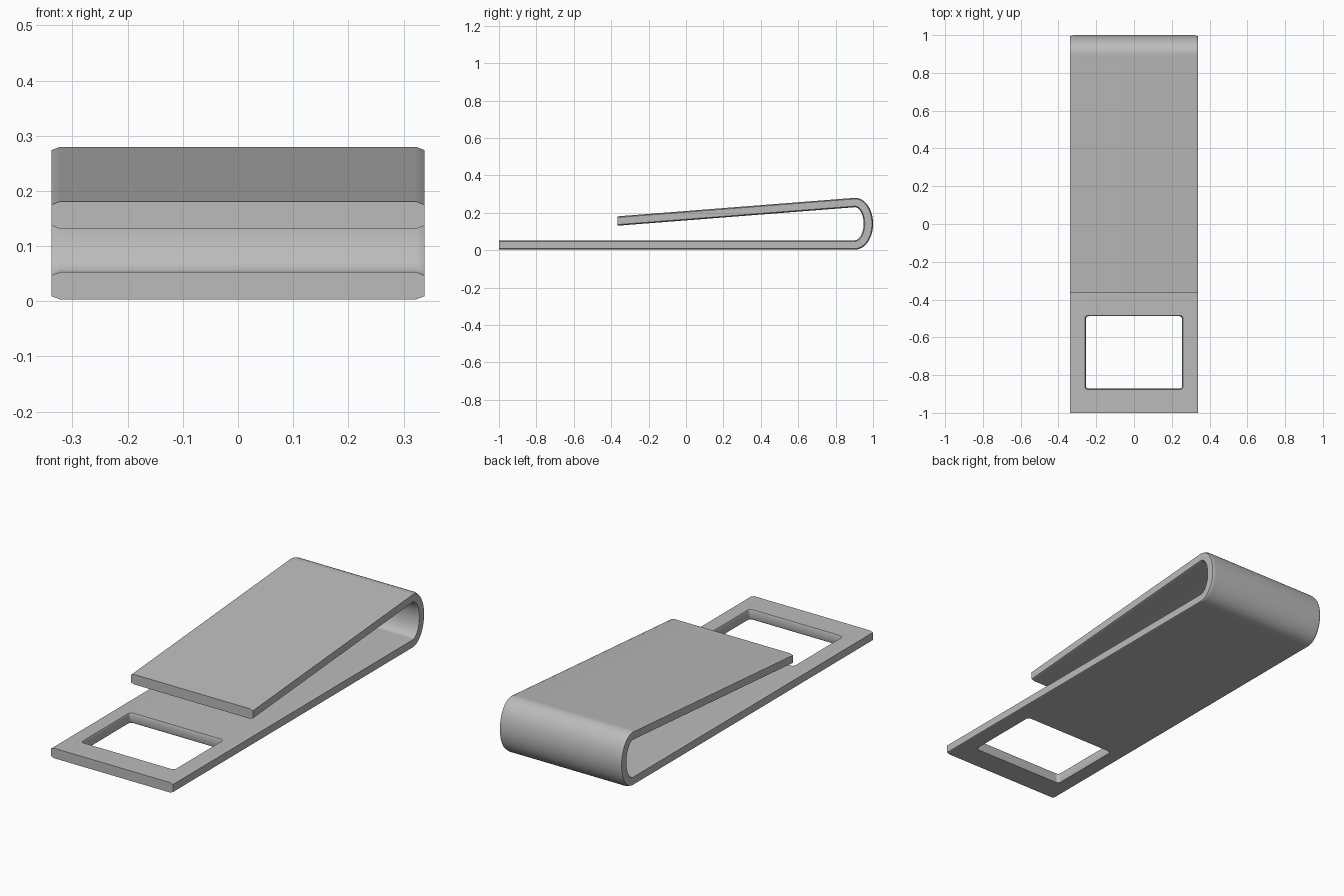
import bpy, bmesh
from math import sin, cos, pi, radians
from mathutils import Vector

if "Cube" in bpy.data.objects:
    bpy.data.objects.remove(bpy.data.objects["Cube"], do_unlink=True)

HALF_W, T = 0.338, 0.05          # strip half width and thickness
EDGE, DROP = 0.016, 0.006        # softened long edges


def material(name, rgb):
    m = bpy.data.materials.new(name)
    m.use_nodes = True
    m.diffuse_color = (*rgb, 1)
    m.node_tree.nodes["Principled BSDF"].inputs["Base Color"].default_value = (*rgb, 1)
    return m


def loft(name, rings):
    """Skin a list of closed rings and cap both ends."""
    bm = bmesh.new()
    loops = [[bm.verts.new(p) for p in ring] for ring in rings]
    n = len(loops[0])
    for a, b in zip(loops, loops[1:]):
        for i in range(n):
            j = (i + 1) % n
            bm.faces.new((a[i], a[j], b[j], b[i]))
    bm.faces.new(loops[0])
    bm.faces.new(loops[-1])
    bmesh.ops.recalc_face_normals(bm, faces=bm.faces)
    mesh = bpy.data.meshes.new(name)
    bm.to_mesh(mesh)
    bm.free()
    obj = bpy.data.objects.new(name, mesh)
    bpy.context.collection.objects.link(obj)
    return obj


# Centre line of the strip: flat base, oval bend, sloping upper arm
BASE_Z, RY, RZ = 0.028, 0.072, 0.1135
bend = Vector((0.903, BASE_Z + RZ))
STEPS = 28
path = [Vector((-1, BASE_Z)), Vector((0.86, BASE_Z))]
for i in range(STEPS + 1):
    a = -pi / 2 + i / STEPS * radians(187)
    path.append(bend + Vector((RY * cos(a), RZ * sin(a))))
tip = Vector((-0.365, 0.156))
path += [path[-1].lerp(tip, 0.03), tip]


def section(i):
    """Softened rectangular section across the strip at path point i."""
    p = path[i]
    d = (path[min(i + 1, len(path) - 1)] - path[max(i - 1, 0)]).normalized()
    n = Vector((-d.y, d.x))
    if i == len(path) - 1:
        n = Vector((0, -1))      # the free end is cut vertically
    w, h = HALF_W, T / 2
    half = [(w - EDGE, -h), (w, DROP - h), (w, h - DROP), (w - EDGE, h)]
    ring = half + [(-x, o) for x, o in reversed(half)]
    return [(x, p.x + n.x * o, p.y + n.y * o) for x, o in ring]


clip = loft("clip_strip", [section(i) for i in range(len(path))])
clip.data.materials.append(material("satin grey", (0.5, 0.5, 0.5)))


# Rounded window near the front end, flaring softly at both faces
def window_ring(z, grow):
    cx, cy, hx, hy, r = 0, -0.68, 0.255 + grow, 0.192 + grow, 0.016
    pts = []
    for k, (sx, sy) in enumerate([(1, 1), (-1, 1), (-1, -1), (1, -1)]):
        for s in range(5):
            a = (k + s / 4) * pi / 2
            pts.append((cx + sx * (hx - r) + r * cos(a), cy + sy * (hy - r) + r * sin(a), z))
    return pts


flare = [(-0.03, 0.008), (-0.002, 0.008), (0.004, 0.004), (0.012, 0.001), (0.028, 0)]
flare += [(2 * BASE_Z - z, g) for z, g in reversed(flare[:-1])]
cutter = loft("window_cutter", [window_ring(z, g) for z, g in flare])
cutter.hide_render = True

cut = clip.modifiers.new("window", "BOOLEAN")
cut.operation, cut.solver, cut.object = "DIFFERENCE", "EXACT", cutter
bpy.context.view_layer.objects.active = clip
clip.select_set(True)
bpy.ops.object.modifier_apply(modifier=cut.name)
bpy.data.objects.remove(cutter, do_unlink=True)

bpy.ops.object.shade_smooth_by_angle(angle=radians(35))
weights = clip.modifiers.new("even_shading", "WEIGHTED_NORMAL")
weights.keep_sharp = True
